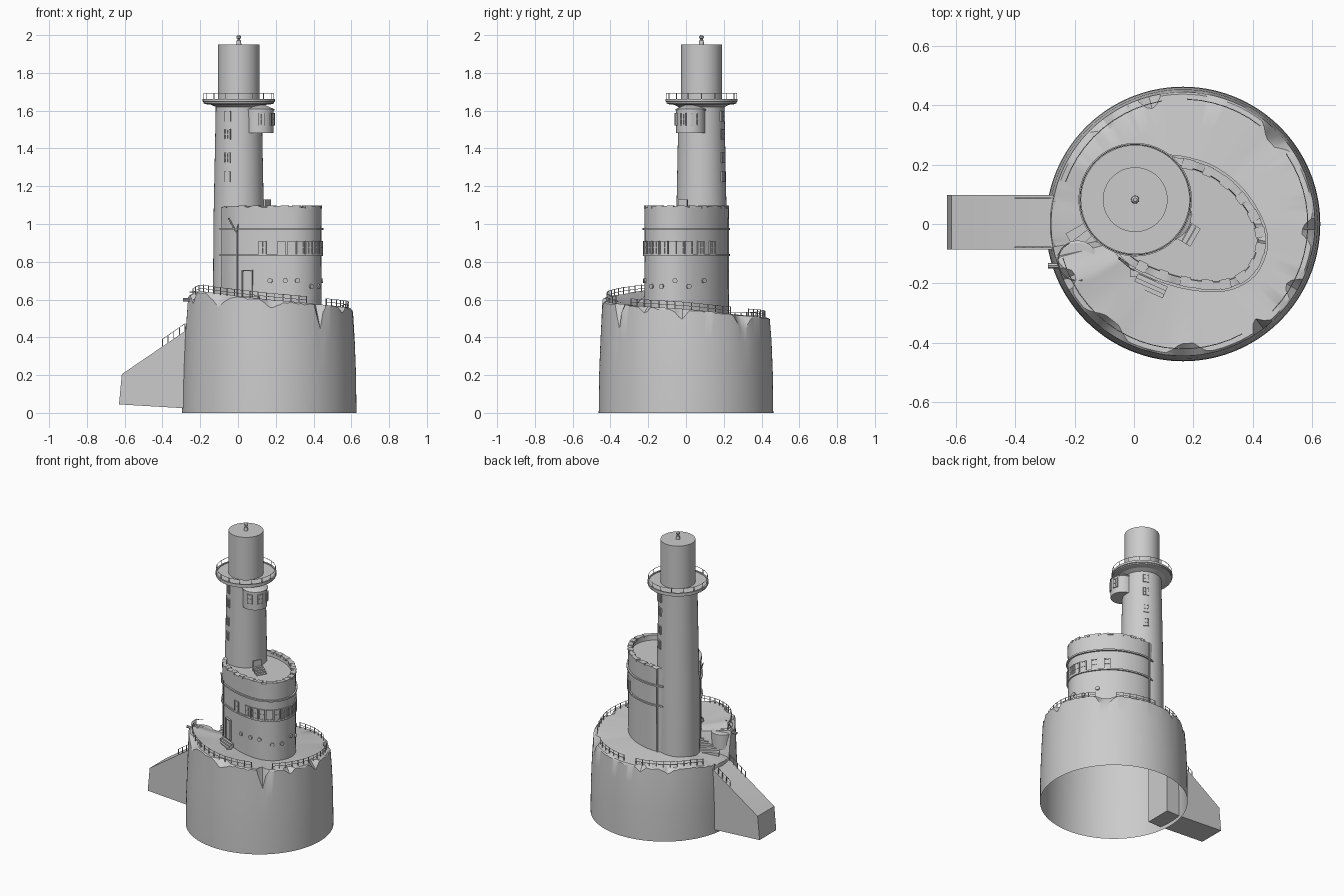
import bpy, bmesh, math, random
from math import sin, cos, pi, radians, atan2, hypot
from mathutils import Vector, Matrix

if "Cube" in bpy.data.objects:
    bpy.data.objects.remove(bpy.data.objects["Cube"])

random.seed(4)
CX, TX, TY = 0.165, 0.004, 0.082          # drum centre x, tower centre


def finish(name, bm, smooth=True):
    bmesh.ops.recalc_face_normals(bm, faces=bm.faces)
    me = bpy.data.meshes.new(name)
    bm.to_mesh(me)
    bm.free()
    ob = bpy.data.objects.new(name, me)
    bpy.context.collection.objects.link(ob)
    if smooth:
        bpy.ops.object.select_all(action='DESELECT')
        ob.select_set(True)
        bpy.context.view_layer.objects.active = ob
        bpy.ops.object.shade_smooth_by_angle(angle=radians(32))
    return ob


def loft(name, rings, cap0=False, cap1=False, closed=False):
    bm = bmesh.new()
    vs = [[bm.verts.new(p) for p in r] for r in rings]
    n = len(rings[0])
    pairs = list(zip(vs, vs[1:])) + ([(vs[-1], vs[0])] if closed else [])
    for a, b in pairs:
        for i in range(n):
            j = (i + 1) % n
            bm.faces.new((a[i], a[j], b[j], b[i]))
    if cap0:
        bm.faces.new(vs[0])
    if cap1:
        bm.faces.new(vs[-1])
    return finish(name, bm)


def circle(x, y, r, z, n=48):
    return [(x + r * cos(2 * pi * i / n), y + r * sin(2 * pi * i / n), z) for i in range(n)]


def lathe(name, x, y, prof, n=48, cap0=True, cap1=True):
    return loft(name, [circle(x, y, r, z, n) for r, z in prof], cap0, cap1)


def box(bm, pos, size, ang=0.0):
    m = Matrix.Translation(pos) @ Matrix.Rotation(ang, 4, 'Z') @ Matrix.Diagonal((*size, 1))
    bmesh.ops.create_cube(bm, size=1, matrix=m)


def wire(name, pts, r, cyclic=False):
    cu = bpy.data.curves.new(name, 'CURVE')
    cu.dimensions = '3D'
    cu.bevel_depth, cu.bevel_resolution = r, 1
    sp = cu.splines.new('POLY')
    sp.points.add(len(pts) - 1)
    for p, q in zip(sp.points, pts):
        p.co = (*q, 1)
    sp.use_cyclic_u = cyclic
    ob = bpy.data.objects.new(name, cu)
    bpy.context.collection.objects.link(ob)


# ---- rock-like drum: rim height varies with angle, chipped edge, open bottom
RIM = [(0, .55), (45, .515), (90, .50), (150, .49), (168, .465), (190, .455), (194, .62),
       (210, .648), (240, .625), (270, .60), (315, .57), (360, .55)]
CHIPS = [(307, 4, .14), (43, 9, .08), (357, 6, .05), (272, 9, .04), (233, 12, .06),
         (105, 5, .03), (128, 6, .03), (205, 6, .05), (330, 5, .03)]


def rim_z(d):
    d %= 360
    for (a, za), (b, zb) in zip(RIM, RIM[1:]):
        if a <= d <= b:
            return za + (zb - za) * (d - a) / (b - a)


def deck_z(x, y):
    f = min(1, hypot(x - CX, y) / 0.44)
    return 0.545 + (rim_z(math.degrees(atan2(y, x - CX))) - 0.545) * f


N = 144
rings = [[] for _ in range(8)]
for i in range(N):
    d = 360 * i / N
    z = rim_z(d)
    w = drop = 0
    for a, wid, dep in CHIPS:
        k = max(0, 1 - abs((d - a + 180) % 360 - 180) / wid)
        w, drop = max(w, min(1, k * 1.5)), max(drop, dep * k)
    drop += random.uniform(0.002, 0.012)
    spec = [(.462, 0), (.460, .2), (.453, .38), (.444, z - drop), (.437 - .035 * w, z)]
    spec += [(.44 * f, .545 + (z - .545) * f) for f in (.75, .45, .02)]
    for ring, (r, h) in zip(rings, spec):
        ring.append((CX + r * cos(radians(d)), r * sin(radians(d)), h))
loft("base_drum", rings, cap1=True)

# ---- rim railing
bm = bmesh.new()
runs, run = [], []
for d in range(196, 524, 6):
    x, y = CX + .42 * cos(radians(d)), .42 * sin(radians(d))
    z = deck_z(x, y)
    if d in (304, 310, 400, 406, 454):
        runs.append(run)
        run = []
        continue
    box(bm, (x, y, z + .018), (.004, .004, .04), radians(d))
    run.append((x, y, z))
runs.append(run)
for i, run in enumerate(runs):
    if len(run) > 1:
        for h in (.018, .036):
            wire("rim_rail_wire", [(x, y, z + h) for x, y, z in run], .0015)
# ramp posts
for y in (-.078, .088):
    for k in range(5):
        x = -.4 + .03 * k
        box(bm, (x, y, .205 + (x + .615) * .69 + .015), (.004, .004, .045))
    wire("ramp_rail", [(-.4, y, .39), (-.28, y, .473)], .0015)
finish("rim_posts", bm, False)

# ---- entrance ramp
prof = [(-.63, .045), (-.615, .205), (-.27, .44), (-.19, .465), (-.19, .025), (-.29, .025)]
loft("entrance_ramp", [[(x, y, z) for x, z in prof] for y in (-.085, .097)], True, True)

# ---- fan stairs winding round the tower from ramp to raised deck
bm = bmesh.new()
for k in range(9):
    a = radians(-150 + 7.5 * k)
    zt = .49 + .0145 * k
    box(bm, (TX + .195 * cos(a), TY + .195 * sin(a), zt - .03), (.13, .036, .06), a)
finish("fan_stairs", bm, False)
lathe("stair_landing", -.19, -.125, [(.07, .5), (.07, .60), (.062, .605)], 20)
wire("landing_rail", [(-.19 + .066 * cos(a / 10), -.125 + .066 * sin(a / 10), .64)
                      for a in range(20, 52, 2)], .002)
loft("side_horn", [[(x, -.14 + .009 * cos(pi * i / 4), .6 + .009 * sin(pi * i / 4))
                    for i in range(8)] for x in (-.29, -.25)], True, True)

# ---- tower shaft, gallery, lamp room, finial
lathe("tower_shaft", TX, TY, [(.137, .47), (.134, 1.0), (.122, 1.6), (.122, 1.62), (.16, 1.637)])
lathe("gallery", TX, TY, [(.165, 1.632), (.186, 1.638), (.186, 1.646), (.191, 1.648),
                          (.191, 1.662), (.182, 1.662), (.182, 1.656)])
lathe("lamp_room", TX, TY, [(.109, 1.65), (.109, 1.95)])
lathe("finial", TX, TY, [(.014, 1.948), (.011, 1.972), (.007, 1.974), (.007, 1.98),
                         (.013, 1.985), (.013, 1.992), (.006, 2.0)], 12)
bm = bmesh.new()
for i in range(16):
    a = 2 * pi * i / 16
    box(bm, (TX + .186 * cos(a), TY + .186 * sin(a), 1.675), (.003, .003, .034), a)
finish("gallery_posts", bm, False)
wire("gallery_rail", circle(TX, TY, .186, 1.691), .0015, True)

# ---- round bay under the gallery
BX, BY = .112, .025
lathe("tower_bay", BX, BY, [(.077, 1.482), (.077, 1.6), (.081, 1.602), (.081, 1.608), (.03, 1.63)], 36)


# ---- framed window: four bars, a mullion and a recessed-looking pane
def window(bm, pos, w, h, ang):
    t, c = .006, Vector(pos)
    side = Vector((-sin(ang), cos(ang), 0))
    for s in (-.5, 0, .5):
        box(bm, c + side * s * w, (.012, t, h), ang)
    for s in (-.5, 0, .5):
        box(bm, c + Vector((0, 0, s * h)), (.012, w + t, t), ang)
    box(bm, c, (.004, w, h), ang)


bm = bmesh.new()
for z in (1.25, 1.35, 1.475, 1.57):
    for d in (-118, 62):
        r = .134 - (z - 1) * .02
        a = radians(d)
        window(bm, (TX + r * cos(a), TY + r * sin(a), z), .03, .05, a)
for d in (-80, -30, 15):
    a = radians(d)
    window(bm, (BX + .077 * cos(a), BY + .077 * sin(a), 1.555), .028, .06, a)
finish("tower_windows", bm, False)

# ---- teardrop keeper's house: smooth curve through a few plan points
P = [(-.09, -.03), (-.035, -.12), (.05, -.17), (.15, -.205), (.25, -.22), (.33, -.212), (.40, -.17),
     (.437, -.1), (.44, -.03), (.41, .045), (.35, .125), (.27, .185), (.18, .217), (.1, .225), (.03, .212)]
P = [Vector(p) for p in P]
plan = []
for i in range(len(P) - 1):
    a, b, c, d = P[max(0, i - 1)], P[i], P[i + 1], P[min(len(P) - 1, i + 2)]
    for k in range(5):
        t = k / 5
        plan.append(.5 * (2 * b + (c - a) * t + (2 * a - 5 * b + 4 * c - d) * t * t
                          + (3 * b - a - 3 * c + d) * t ** 3))
plan.append(P[-1])
MID = Vector((.2, 0))


def outline(off, z, jag=0):
    r = []
    for p in plan:
        v = p - MID
        q = p + v.normalized() * off
        r.append((q.x, q.y, z - (random.choice((0, 0, 0, jag)) if jag else 0)))
    return r


loft("house_walls", [outline(0, .49), outline(-.002, .83), outline(-.002, .97), outline(0, 1.095, .008),
                     outline(-.026, 1.095, .008), outline(-.028, 1.06)], cap1=True)
for z, o in ((.83, .007), (.968, .009)):
    loft("house_ledge", [outline(-.01, z), outline(o, z), outline(o, z + .01), outline(-.01, z + .01)],
         closed=True)


def wall_at(i):
    t = plan[i + 1] - plan[i - 1]
    return plan[i], atan2(-t.x, t.y)


bm = bmesh.new()
for i in (14, 19, 22, 25, 28, 31, 34, 37, 40, 43, 47, 51):
    p, a = wall_at(i)
    window(bm, (p.x, p.y, .875), .036, .066, a)
# portholes
for i in (16, 20, 24, 29, 33, 38, 43, 48):
    p, a = wall_at(i)
    m = (Matrix.Translation((p.x, p.y, .70 - .03 * (i % 2))) @ Matrix.Rotation(a, 4, 'Z')
         @ Matrix.Rotation(pi / 2, 4, 'Y'))
    bmesh.ops.create_cone(bm, cap_ends=True, segments=14, radius1=.013, radius2=.013, depth=.014, matrix=m)
finish("house_windows", bm, False)

# ---- house door with steps, roof hatch, rubble on parapet, wall pipe
bm = bmesh.new()
p, a = wall_at(10)
n, s = Vector((cos(a), sin(a), 0)), Vector((-sin(a), cos(a), 0))
c = Vector((p.x, p.y, 0))
box(bm, c + Vector((0, 0, .68)), (.01, .05, .13), a)
for sgn in (-1, 1):
    box(bm, c + s * sgn * .027 + Vector((0, 0, .685)), (.022, .006, .14), a)
box(bm, c + Vector((0, 0, .753)), (.022, .06, .006), a)
for k in range(4):
    box(bm, c + n * (.02 + .013 * k) + s * .02 + Vector((0, 0, .602 - .01 * k)), (.016, .11, .03), a)
finish("house_door", bm, False)
bm = bmesh.new()
box(bm, (.155, -.015, 1.09), (.012, .055, .08), radians(-30))
for k in range(4):
    box(bm, (.17 + .015 * k, -.024 - .009 * k, 1.085 - .009 * k), (.016, .07, .012), radians(-30))
finish("roof_hatch", bm, False)
bm = bmesh.new()
for i in range(8, 66, 4):
    p, a = wall_at(i)
    q = p - (p - MID).normalized() * .016
    box(bm, (q.x, q.y, 1.09), (.034, random.uniform(.025, .04), .014), a)
finish("parapet_blocks", bm, False)
wire("wall_pipe", [(-.005, -.152, .62), (-.005, -.152, .95), (-.05, -.115, 1.03)], .004)
wire("wall_pipe_branch", [(-.005, -.152, .93), (.0, -.156, 1.0)], .003)
wire("back_corner_pipe", [(.062, .223, .5), (.062, .223, 1.09)], .005)
